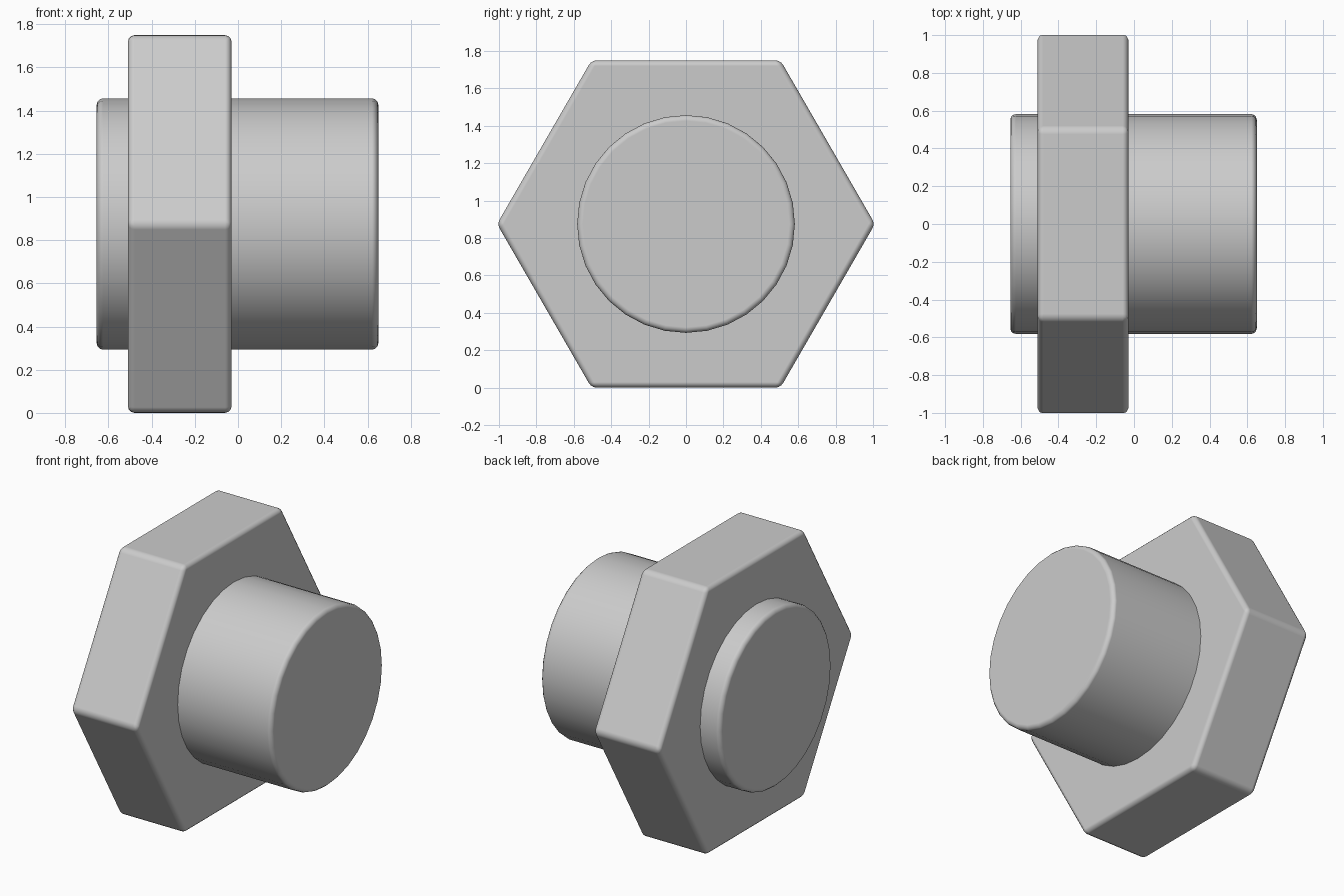
import bpy
import math

if "Cube" in bpy.data.objects:
    bpy.data.objects.remove(bpy.data.objects["Cube"])

CENTRE_Z = 0.875


def bevelled_prism(name, sides, radius, x_min, x_max, bevel):
    """Prism lying along x with softly rounded rims."""
    bpy.ops.mesh.primitive_cylinder_add(
        vertices=sides, radius=radius, depth=x_max - x_min,
        location=((x_min + x_max) / 2, 0, CENTRE_Z),
        rotation=(0, math.pi / 2, 0))
    obj = bpy.context.object
    obj.name = name
    bpy.ops.object.shade_smooth()
    mod = obj.modifiers.new("rounded_edges", 'BEVEL')
    mod.width = bevel
    mod.segments = 3
    mod.limit_method = 'ANGLE'
    mod.angle_limit = math.radians(30)
    mod.harden_normals = True
    return obj


# Hexagonal head with points at +y and -y
bevelled_prism("hex_head", 6, 0.875 / math.cos(math.pi / 6), -0.51, -0.03, 0.03)

# Round shaft running right through the head
bevelled_prism("shaft", 32, 0.582, -0.655, 0.65, 0.03)
